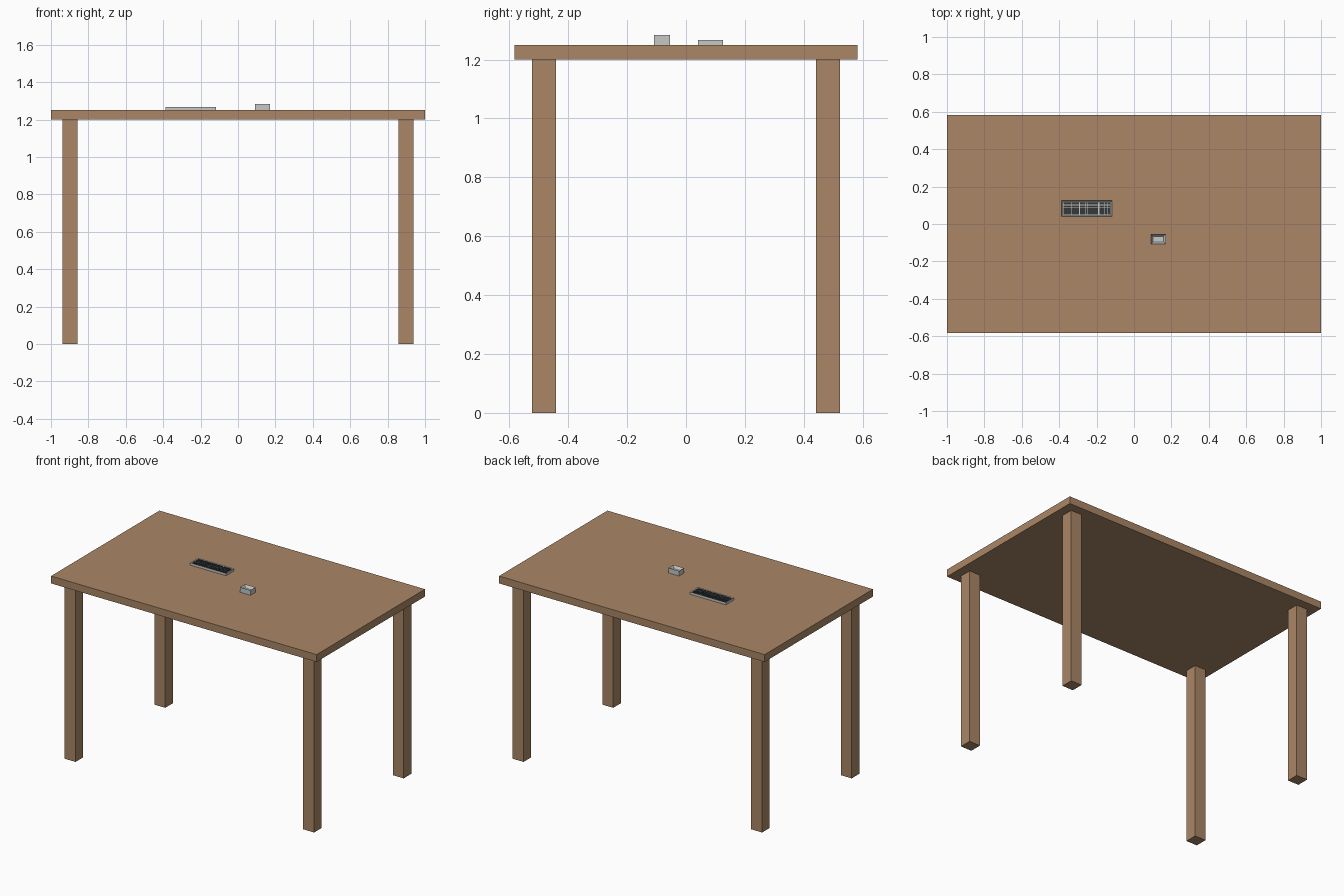
import bpy, bmesh

if "Cube" in bpy.data.objects:
    bpy.data.objects.remove(bpy.data.objects["Cube"])


def material(name, rgb):
    m = bpy.data.materials.new(name)
    m.diffuse_color = (*rgb, 1)
    m.use_nodes = True
    m.node_tree.nodes["Principled BSDF"].inputs["Base Color"].default_value = m.diffuse_color
    return m


wood = material("warm_wood", (0.40, 0.24, 0.13))
grey = material("light_grey", (0.56, 0.58, 0.56))
dark = material("dark_grey", (0.035, 0.038, 0.04))


def add_box(bm, x0, x1, y0, y1, z0, z1):
    """Add one axis-aligned box and return its top face."""
    verts = bmesh.ops.create_cube(bm, size=1)["verts"]
    for v in verts:
        v.co = (x1 if v.co.x > 0 else x0,
                y1 if v.co.y > 0 else y0,
                z1 if v.co.z > 0 else z0)
    faces = {f for v in verts for f in v.link_faces}
    return max(faces, key=lambda f: f.calc_center_median().z)


def finish(bm, name, *mats):
    mesh = bpy.data.meshes.new(name)
    bm.normal_update()
    bm.to_mesh(mesh)
    bm.free()
    for m in mats:
        mesh.materials.append(m)
    obj = bpy.data.objects.new(name, mesh)
    bpy.context.collection.objects.link(obj)
    return obj


def box(name, mat, *bounds):
    bm = bmesh.new()
    add_box(bm, *bounds)
    return finish(bm, name, mat)


# Table top
TOP = 1.25
box("table_top", wood, -1, 1, -0.583, 0.583, 1.20, TOP)

# Four square legs
for sx, side in ((-1, "left"), (1, "right")):
    for sy, end in ((-1, "front"), (1, "back")):
        cx, cy = sx * 0.898, sy * 0.482
        box(f"{end}_{side}_leg", wood, cx - 0.041, cx + 0.041,
            cy - 0.041, cy + 0.041, 0, 1.20)

# Keyboard case with a shallow tray
bm = bmesh.new()
face = add_box(bm, -0.388, -0.118, 0.040, 0.125, TOP, TOP + 0.017)
bm.normal_update()
bmesh.ops.inset_region(bm, faces=[face], thickness=0.009)
bmesh.ops.translate(bm, verts=face.verts, vec=(0, 0, -0.006))
finish(bm, "keyboard_case", grey)

# Keys in three blocks of five rows, with a gap below the function row
bm = bmesh.new()
row_edges = (0.0500, 0.0625, 0.0750, 0.0875, 0.1030)
blocks = ((-0.378, -0.292, 6), (-0.288, -0.191, 7), (-0.184, -0.128, 4))
for y in row_edges:
    for x0, x1, count in blocks:
        step = (x1 - x0) / count
        for i in range(count):
            x = x0 + i * step
            add_box(bm, x, x + step - 0.0012, y, y + 0.0113,
                    TOP + 0.011, TOP + 0.0165)
finish(bm, "keyboard_keys", dark)

# Small desk box with a recessed pocket
bm = bmesh.new()
face = add_box(bm, 0.090, 0.170, -0.108, -0.054, TOP, TOP + 0.034)
bm.normal_update()
bmesh.ops.inset_region(bm, faces=[face], thickness=0.017)
bmesh.ops.translate(bm, verts=face.verts, vec=(0, 0, -0.018))
finish(bm, "desk_box", grey)
